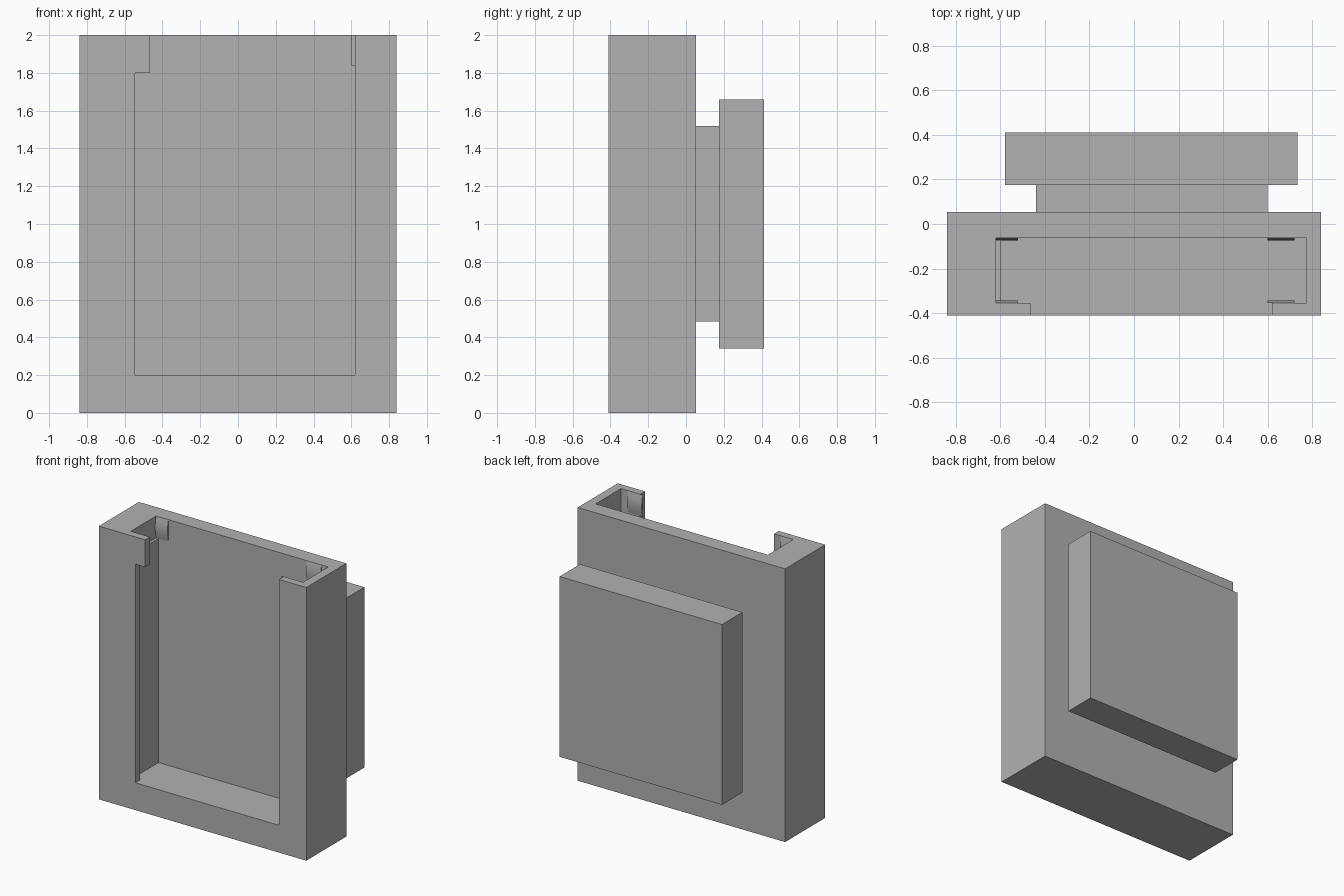
import bpy, bmesh, math

if "Cube" in bpy.data.objects:
    bpy.data.objects.remove(bpy.data.objects["Cube"], do_unlink=True)

grey = bpy.data.materials.new("plain_grey")
grey.use_nodes = True
colour = (0.445, 0.445, 0.445, 1)
grey.diffuse_color = colour
grey.node_tree.nodes["Principled BSDF"].inputs["Base Color"].default_value = colour


def make_object(name, bm):
    bmesh.ops.recalc_face_normals(bm, faces=bm.faces)
    mesh = bpy.data.meshes.new(name)
    bm.to_mesh(mesh)
    bm.free()
    mesh.materials.append(grey)
    obj = bpy.data.objects.new(name, mesh)
    bpy.context.collection.objects.link(obj)
    return obj


def box(name, xs, ys, zs):
    bm = bmesh.new()
    bmesh.ops.create_cube(bm, size=1)
    for v in bm.verts:
        v.co = [lim[int(c > 0)] for c, lim in zip(v.co, (xs, ys, zs))]
    return make_object(name, bm)


def cut(target, xs, ys, zs):
    cutter = box("cutter", xs, ys, zs)
    cutter.hide_render = True
    mod = target.modifiers.new("cut", 'BOOLEAN')
    mod.operation = 'DIFFERENCE'
    mod.solver = 'EXACT'
    mod.object = cutter
    bpy.context.view_layer.objects.active = target
    bpy.ops.object.modifier_apply(modifier=mod.name)
    bpy.data.objects.remove(cutter, do_unlink=True)


# Holder body: open-topped pocket with a front window and a corner tab
body = box("holder_body", (-0.84, 0.84), (-0.41, 0.053), (0, 2))
cut(body, (-0.60, 0.775), (-0.355, -0.062), (0.2, 2.1))
cut(body, (-0.62, -0.5), (-0.355, -0.062), (1.84, 2.1))
cut(body, (-0.545, 0.62), (-0.5, -0.3), (0.2, 1.8))
cut(body, (-0.465, 0.62), (-0.5, -0.3), (1.7, 2.1))

# Rear mount: neck and thick plate
box("mount_neck", (-0.44, 0.60), (0.053, 0.176), (0.485, 1.52))
box("mount_plate", (-0.58, 0.735), (0.176, 0.412), (0.34, 1.66))


# Retaining bumps: shallow arcs inside the top of the pocket
def bump(name, x0, x1, wall_y, direction):
    bm = bmesh.new()
    steps = 12
    verts = []
    for i in range(steps + 1):
        t = i / steps
        y = wall_y + direction * 0.011 * math.sin(math.pi * t)
        verts.append(bm.verts.new((x0, y, 1.84 + 0.16 * t)))
    face = bm.faces.new(verts)
    moved = bmesh.ops.extrude_face_region(bm, geom=[face])["geom"]
    for v in moved:
        if isinstance(v, bmesh.types.BMVert):
            v.co.x = x1
    obj = make_object(name, bm)
    bpy.ops.object.select_all(action='DESELECT')
    obj.select_set(True)
    bpy.context.view_layer.objects.active = obj
    bpy.ops.object.shade_smooth_by_angle(angle=math.radians(30))


for side, x0, x1 in (("right", -0.62, -0.52), ("left", 0.60, 0.72)):
    bump("front_bump_" + side, x0, x1, -0.355, 1)
    bump("back_bump_" + side, x0, x1, -0.062, -1)
